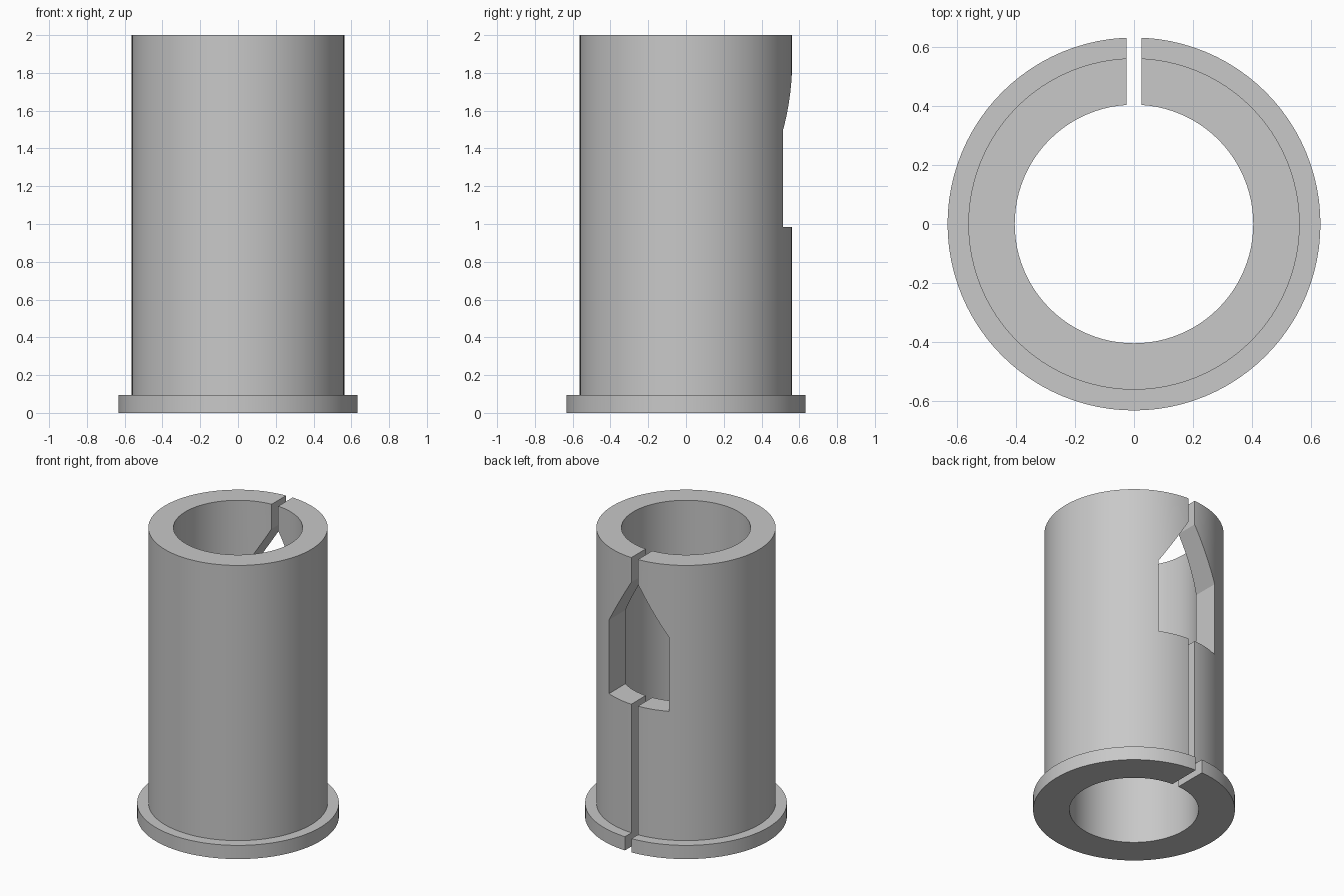
import bpy, bmesh, math

cube = bpy.data.objects.get("Cube")
if cube:
    bpy.data.objects.remove(cube, do_unlink=True)

SEGMENTS = 96
BORE, BODY, FLANGE = 0.405, 0.5625, 0.633
FLANGE_TOP, HEIGHT = 0.095, 2.0

grey = bpy.data.materials.new("plain grey")
grey.use_nodes = True
colour = (0.58, 0.58, 0.58, 1)
grey.diffuse_color = colour
grey.node_tree.nodes["Principled BSDF"].inputs["Base Color"].default_value = colour


def make_object(name, bm):
    bmesh.ops.recalc_face_normals(bm, faces=bm.faces)
    mesh = bpy.data.meshes.new(name)
    bm.to_mesh(mesh)
    bm.free()
    mesh.materials.append(grey)
    obj = bpy.data.objects.new(name, mesh)
    bpy.context.collection.objects.link(obj)
    return obj


def lathe(name, profile):
    """Revolve a closed (radius, height) profile around z."""
    bm = bmesh.new()
    rings = []
    for i in range(SEGMENTS):
        a = math.tau * i / SEGMENTS
        rings.append([bm.verts.new((r * math.cos(a), r * math.sin(a), z)) for r, z in profile])
    for i, ring in enumerate(rings):
        following = rings[(i + 1) % SEGMENTS]
        for j in range(len(profile)):
            k = (j + 1) % len(profile)
            bm.faces.new((ring[j], following[j], following[k], ring[k]))
    return make_object(name, bm)


def prism(name, outline, y0, y1):
    """Extrude an (x, z) outline along y."""
    bm = bmesh.new()
    face = bm.faces.new([bm.verts.new((x, y0, z)) for x, z in outline])
    moved = bmesh.ops.extrude_face_region(bm, geom=[face])["geom"]
    verts = [v for v in moved if isinstance(v, bmesh.types.BMVert)]
    bmesh.ops.translate(bm, verts=verts, vec=(0, y1 - y0, 0))
    return make_object(name, bm)


# Flanged sleeve
sleeve = lathe("flanged_sleeve", [
    (BORE, 0), (FLANGE, 0), (FLANGE, FLANGE_TOP),
    (BODY, FLANGE_TOP), (BODY, HEIGHT), (BORE, HEIGHT)])

# Rear slit that widens into a pointed window
half = [(0.025, -0.2), (0.025, 0.985), (0.23, 0.985),
        (0.23, 1.495), (0.025, 1.83), (0.025, 2.2)]
outline = half + [(-x, z) for x, z in reversed(half)]
cutter = prism("slit_cutter", outline, 0.1, 1.0)
cutter.hide_render = True

cut = sleeve.modifiers.new("slit", 'BOOLEAN')
cut.operation = 'DIFFERENCE'
cut.solver = 'EXACT'
cut.object = cutter

bpy.ops.object.select_all(action='DESELECT')
sleeve.select_set(True)
bpy.context.view_layer.objects.active = sleeve
bpy.ops.object.modifier_apply(modifier=cut.name)
bpy.data.objects.remove(cutter, do_unlink=True)
bpy.ops.object.shade_smooth_by_angle(angle=math.radians(30))
